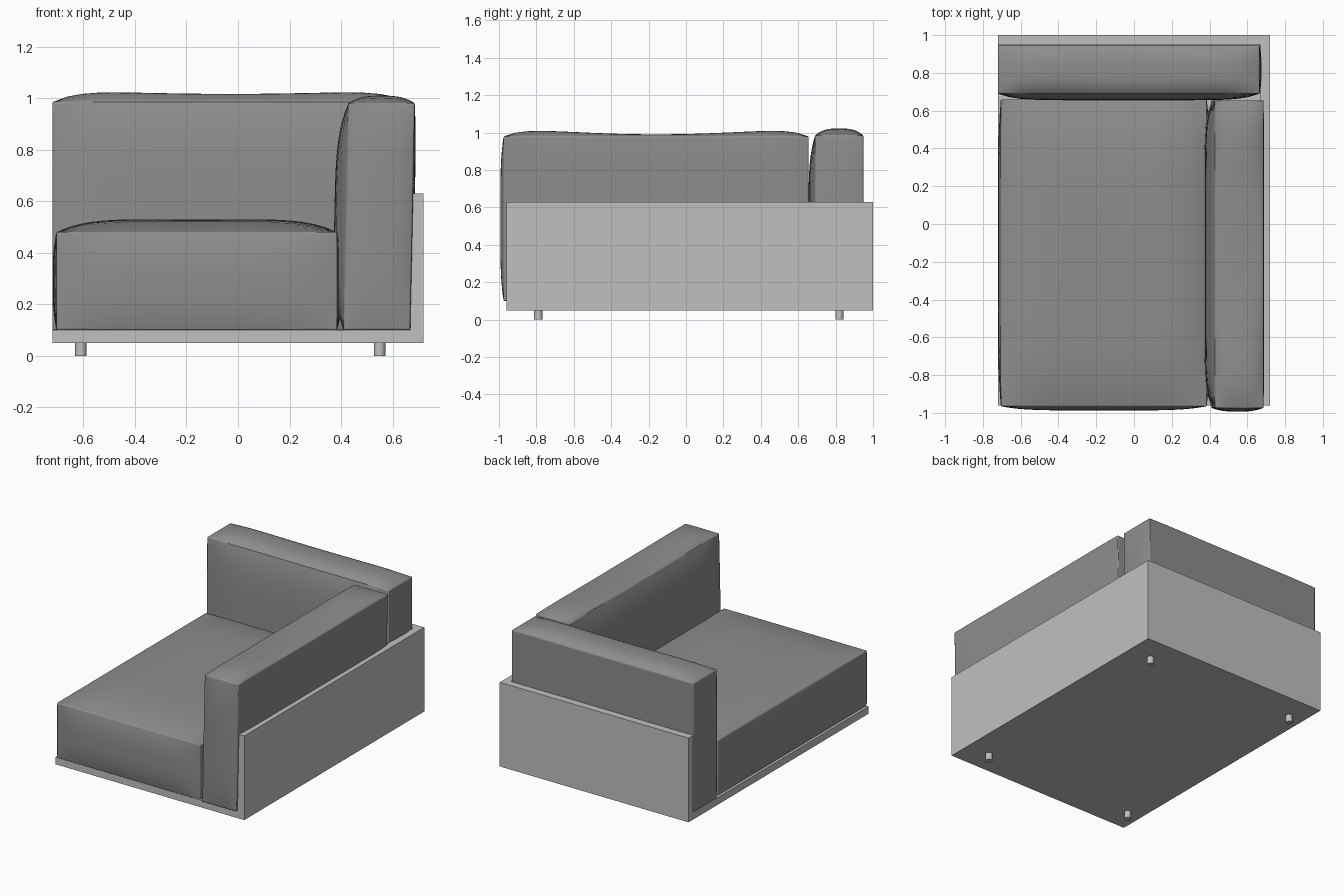
import bpy
import bmesh
import math
from mathutils import Vector

if "Cube" in bpy.data.objects:
    bpy.data.objects.remove(bpy.data.objects["Cube"], do_unlink=True)


def make_material(name, grey):
    mat = bpy.data.materials.new(name)
    mat.use_nodes = True
    colour = (grey, grey, grey, 1)
    mat.diffuse_color = colour
    mat.node_tree.nodes["Principled BSDF"].inputs["Base Color"].default_value = colour
    return mat


fabric = make_material("dark grey upholstery", 0.27)
panel = make_material("light grey panel", 0.53)


def finish(name, bm, mat):
    mesh = bpy.data.meshes.new(name)
    bm.to_mesh(mesh)
    bm.free()
    mesh.materials.append(mat)
    obj = bpy.data.objects.new(name, mesh)
    bpy.context.collection.objects.link(obj)
    return obj


def smooth(obj, angle):
    bpy.ops.object.select_all(action="DESELECT")
    obj.select_set(True)
    bpy.context.view_layer.objects.active = obj
    bpy.ops.object.shade_smooth_by_angle(angle=math.radians(angle))


def box(name, lo, hi):
    bm = bmesh.new()
    bmesh.ops.create_cube(bm, size=1)
    lo, hi = Vector(lo), Vector(hi)
    for v in bm.verts:
        v.co = (lo + hi) / 2 + v.co * (hi - lo)
    return finish(name, bm, panel)


def cushion(name, lo, hi, bulges, power, sag=0, sag_axis=0, lean=0):
    """Stuffed box: each face swells by bulges[(axis, sign)], flattening towards
    its seams by the power of each axis; the top may sag along one axis."""
    bm = bmesh.new()
    bmesh.ops.create_cube(bm, size=2)
    bmesh.ops.subdivide_edges(bm, edges=bm.edges[:], cuts=23, use_grid_fill=True)
    lo, hi = Vector(lo), Vector(hi)
    mid, half = (lo + hi) / 2, (hi - lo) / 2
    for v in bm.verts:
        unit = v.co.copy()
        co = mid + unit * half
        for (axis, sign), amount in bulges.items():
            if unit[axis] * sign < 0.999:
                continue
            swell = amount
            for other in range(3):
                if other != axis:
                    swell *= 1 - min(1, abs(unit[other])) ** power[other]
            if axis == 2:
                swell *= 1 - sag * (1 - unit[sag_axis] ** 2) ** 2
            co[axis] += sign * swell
        co.x += lean * (unit.z + 1) / 2
        v.co = co
    obj = finish(name, bm, fabric)
    # softened seams
    bevel = obj.modifiers.new("soft seams", "BEVEL")
    bevel.width = 0.005
    bevel.segments = 2
    bevel.limit_method = "ANGLE"
    bevel.angle_limit = math.radians(45)
    smooth(obj, 32)
    return obj


# frame: base board, outer side board and back board
box("base_board", (-0.72, -0.96, 0.05), (0.67, 0.95, 0.10))
box("side_board", (0.67, -0.96, 0.05), (0.72, 1.0, 0.63))
box("back_board", (-0.72, 0.95, 0.05), (0.67, 1.0, 0.63))

# feet
for side, x in (("right", -0.61), ("left", 0.55)):
    for end, y in (("front", -0.79), ("back", 0.82)):
        bm = bmesh.new()
        bmesh.ops.create_cone(bm, cap_ends=True, segments=24,
                              radius1=0.022, radius2=0.022, depth=0.052)
        bmesh.ops.translate(bm, verts=bm.verts, vec=(x, y, 0.026))
        smooth(finish(f"{end}_{side}_foot", bm, panel), 40)

# cushions
cushion("seat_cushion", (-0.705, -0.965, 0.10), (0.385, 0.66, 0.48),
        {(2, 1): 0.053, (1, -1): 0.022, (0, -1): 0.015, (0, 1): 0.02},
        power=(5, 5, 2.5), sag=0.08)

cushion("arm_cushion", (0.41, -0.975, 0.10), (0.668, 0.655, 0.98),
        {(2, 1): 0.036, (0, -1): 0.045, (0, 1): 0.008, (1, -1): 0.018},
        power=(3, 10, 4), sag=0.7, sag_axis=1, lean=0.018)

cushion("back_cushion", (-0.72, 0.69, 0.10), (0.665, 0.948, 0.985),
        {(2, 1): 0.042, (1, -1): 0.035, (0, 1): 0.01},
        power=(8, 3, 4), sag=0.25, sag_axis=0)
